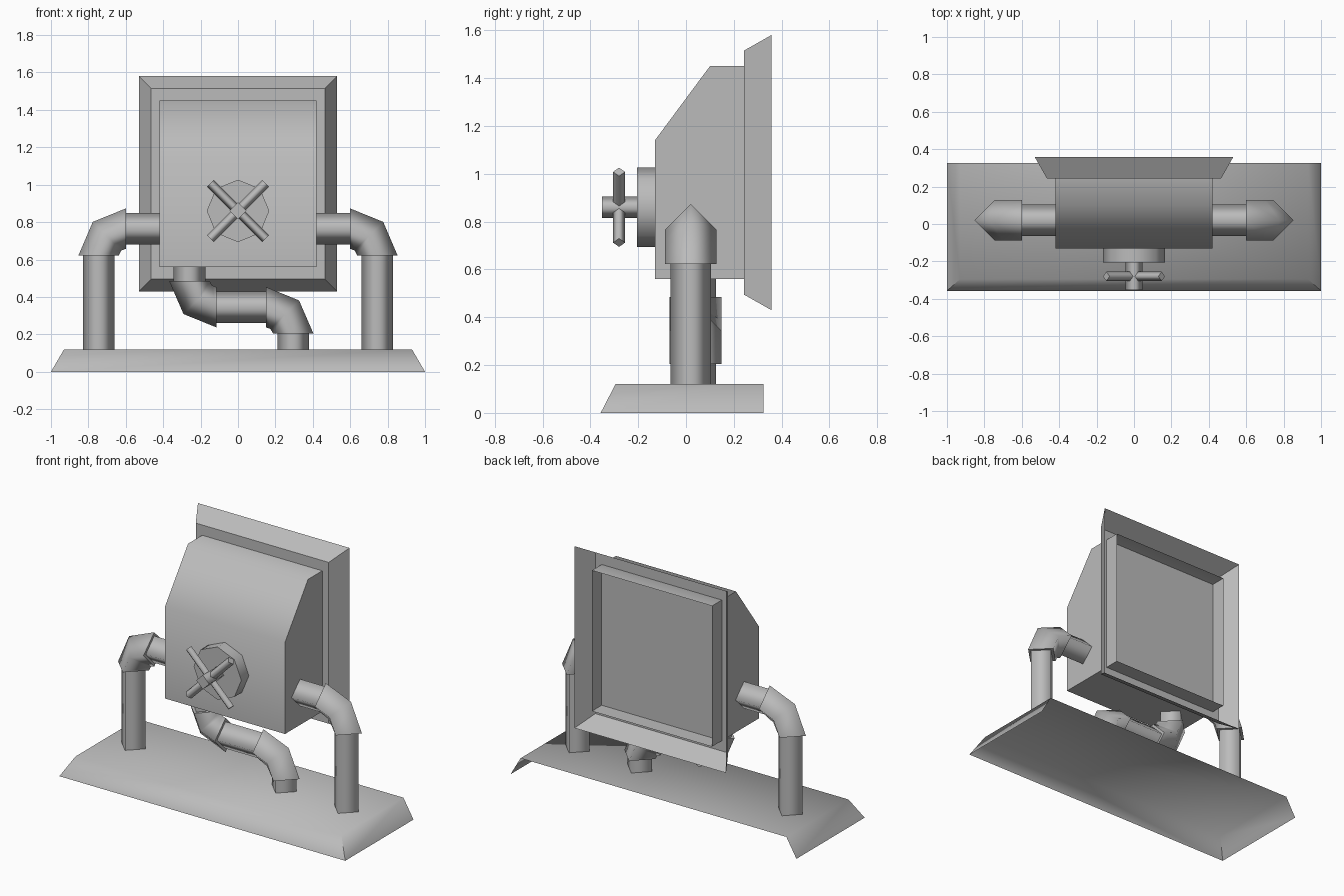
import bpy, bmesh, math
from mathutils import Vector

if "Cube" in bpy.data.objects:
    bpy.data.objects.remove(bpy.data.objects["Cube"])

metal = bpy.data.materials.new("grey metal")
metal.diffuse_color = (0.5, 0.5, 0.5, 1)
metal.use_nodes = True
metal.node_tree.nodes["Principled BSDF"].inputs["Base Color"].default_value = metal.diffuse_color


def finish(name, bm, angle):
    """Turn a bmesh into an object, smooth below the given edge angle."""
    bmesh.ops.recalc_face_normals(bm, faces=bm.faces)
    mesh = bpy.data.meshes.new(name)
    bm.to_mesh(mesh)
    bm.free()
    mesh.materials.append(metal)
    for p in mesh.polygons:
        p.use_smooth = True
    mesh.set_sharp_from_angle(angle=math.radians(angle))
    obj = bpy.data.objects.new(name, mesh)
    bpy.context.collection.objects.link(obj)
    return obj


def bridge(bm, a, b):
    n = len(a)
    for i in range(n):
        bm.faces.new((a[i], a[(i + 1) % n], b[(i + 1) % n], b[i]))


def ring(bm, centre, normal, r, sides):
    """Polygon across the normal, with one corner in the xz plane."""
    n = Vector(normal).normalized()
    u = Vector((0, 1, 0)) if abs(n.y) < 0.9 else Vector((0, 0, 1))
    v = n.cross(u)
    c = Vector(centre)
    return [bm.verts.new(c + r * (math.cos(t) * u + math.sin(t) * v))
            for t in (2 * math.pi * i / sides for i in range(sides))]


def tube(name, stations, r, sides=4, caps=True, angle=100):
    """Sweep a polygon through (centre, normal) stations."""
    bm = bmesh.new()
    rings = [ring(bm, c, n, r, sides) for c, n in stations]
    for a, b in zip(rings, rings[1:]):
        bridge(bm, a, b)
    if caps:  # separate corners keep the caps flat
        for rg in (rings[0], rings[-1]):
            bm.faces.new([bm.verts.new(v.co) for v in rg])
    return finish(name, bm, angle)


def pipe(name, a, b, r=0.085, **kw):
    n = Vector(b) - Vector(a)
    return tube(name, [(a, n), (b, n)], r, **kw)


def rect(bm, x, y, z0, z1):
    return [bm.verts.new(p) for p in ((-x, y, z0), (x, y, z0), (x, y, z1), (-x, y, z1))]


# Base sheet: top with sloped front and ends, open below and behind
bm = bmesh.new()
lo = [bm.verts.new(p) for p in ((-1, .325, 0), (-1, -.357, 0), (1, -.357, 0), (1, .325, 0))]
hi = [bm.verts.new(p) for p in ((-.93, .325, .12), (-.93, -.295, .12), (.93, -.295, .12), (.93, .325, .12))]
for i in range(3):
    bm.faces.new((lo[i], lo[i + 1], hi[i + 1], hi[i]))
bm.faces.new(hi)
finish("base_plate", bm, 65)

# Body: side profile pulled across x, open at the back
bm = bmesh.new()
profile = [(.34, .56), (-.13, .56), (-.13, 1.14), (.10, 1.45), (.34, 1.45)]
left, right = [[bm.verts.new((x, y, z)) for y, z in profile] for x in (-.42, .42)]
for i in range(4):
    bm.faces.new((left[i], left[i + 1], right[i + 1], right[i]))
bm.faces.new(left)
bm.faces.new(right)
finish("body", bm, 60)

# Flared tray around the back of the body, with its flat floor
bm = bmesh.new()
inner = rect(bm, .465, .242, .495, 1.515)
bridge(bm, inner, rect(bm, .53, .357, .43, 1.58))
bm.faces.new(inner)
finish("back_flange", bm, 50)

# Side arms: short pipe, elbow and leg on each side
Y = 0.02
for s, side in ((-1, "left"), (1, "right")):
    pipe(side + "_arm", (s * .42, Y, .765), (s * .62, Y, .765), caps=False)
    tube(side + "_elbow", [((s * .60, Y, .765), (s, 0, 0)),
                           ((s * .70, Y, .725), (s, 0, -1)),
                           ((s * .745, Y, .622), (0, 0, -1))], .108)
    pipe(side + "_leg", (s * .745, Y, .64), (s * .745, Y, .12), caps=False)

# Drain pipe stepping sideways from the body down to the base
D = 0.04
pipe("drain_top", (-.26, D, .56), (-.26, D, .47), caps=False)
tube("drain_upper_elbow", [((-.26, D, .485), (0, 0, -1)),
                           ((-.215, D, .385), (1, 0, -1)),
                           ((-.115, D, .345), (1, 0, 0))], .108)
pipe("drain_middle", (-.13, D, .345), (.165, D, .345), caps=False)
tube("drain_lower_elbow", [((.15, D, .345), (1, 0, 0)),
                           ((.25, D, .305), (1, 0, -1)),
                           ((.295, D, .205), (0, 0, -1))], .108)
pipe("drain_bottom", (.295, D, .22), (.295, D, .12), caps=False)

# Valve: octagonal plate, stem and crossed handle bars
VZ = 0.86
pipe("valve_plate", (0, -.13, VZ), (0, -.205, VZ), r=.167, sides=8)
pipe("valve_stem", (0, -.2, VZ), (0, -.352, VZ), r=.045)
for s, name in ((1, "handle_bar_a"), (-1, "handle_bar_b")):
    pipe(name, (-.148, -.28, VZ - s * .148), (.148, -.28, VZ + s * .148), r=.025)
